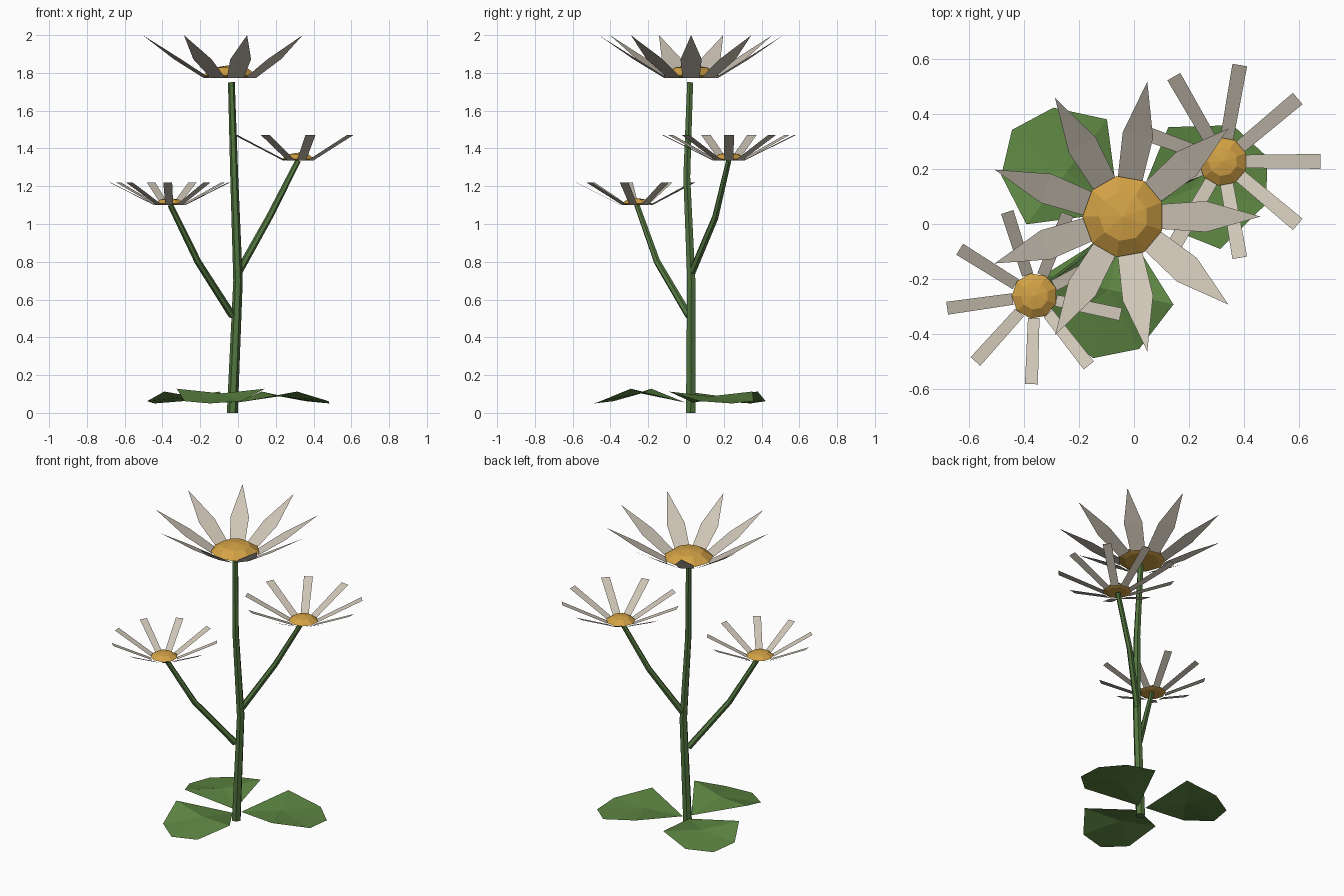
import bpy, bmesh
from math import sin, cos, pi, radians
from mathutils import Vector

if "Cube" in bpy.data.objects:
    bpy.data.objects.remove(bpy.data.objects["Cube"])


def material(name, rgb):
    m = bpy.data.materials.new(name)
    m.diffuse_color = (*rgb, 1)
    m.use_nodes = True
    m.node_tree.nodes["Principled BSDF"].inputs["Base Color"].default_value = m.diffuse_color
    return m


STEM = material("stem_green", (0.085, 0.18, 0.05))
LEAF = material("leaf_green", (0.11, 0.24, 0.055))
PETAL = material("petal_cream", (0.62, 0.56, 0.47))
CORE = material("core_yellow", (0.65, 0.36, 0.06))


def finish(name, bm, mat):
    me = bpy.data.meshes.new(name)
    bm.to_mesh(me)
    bm.free()
    me.materials.append(mat)
    ob = bpy.data.objects.new(name, me)
    bpy.context.collection.objects.link(ob)
    return ob


def skin(bm, rings):
    for a, b in zip(rings, rings[1:]):
        n = len(a)
        for i in range(n):
            bm.faces.new((a[i], a[(i + 1) % n], b[(i + 1) % n], b[i]))


def stem(name, path, sides=6):
    # path entries: x, y, z, radius
    bm = bmesh.new()
    pts = [Vector(p[:3]) for p in path]
    rings = []
    for i, p in enumerate(pts):
        d = (pts[min(i + 1, len(pts) - 1)] - pts[max(i - 1, 0)]).normalized()
        if i == 0 and p.z == 0:
            d = Vector((0, 0, 1))
        u = Vector((0, 1, 0)).cross(d).normalized()
        v = d.cross(u)
        r = path[i][3]
        rings.append([bm.verts.new(p + r * (u * cos(2 * pi * k / sides) + v * sin(2 * pi * k / sides)))
                      for k in range(sides)])
    skin(bm, rings)
    bm.faces.new(rings[0][::-1])
    bm.faces.new(rings[-1])
    finish(name, bm, STEM)


def flower(name, centre, start, rows, core_r, core_h, count=9):
    # rows: radius, half width, height above the flower base
    c = Vector(centre)
    bm = bmesh.new()
    for k in range(count):
        a = radians(start) + 2 * pi * k / count
        out, side = Vector((cos(a), sin(a), 0)), Vector((-sin(a), cos(a), 0))
        strip = []
        for r, w, z in rows:
            mid = c + out * r + Vector((0, 0, z))
            strip.append([bm.verts.new(mid + side * s * w) for s in ((-1, 1) if w else (0,))])
        for p, q in zip(strip, strip[1:]):
            bm.faces.new((p[0], *q, p[1]))
    finish(name + "_petals", bm, PETAL)

    # faceted domed centre with a flat underside
    bm = bmesh.new()
    rings = [[bm.verts.new(c + Vector((core_r * f * cos(2 * pi * k / count + 0.35),
                                       core_r * f * sin(2 * pi * k / count + 0.35), core_h * z)))
              for k in range(count)] for f, z in ((0.7, 0), (1, 0.2), (0.6, 0.8))]
    skin(bm, rings)
    bm.faces.new(rings[0][::-1])
    top = bm.verts.new(c + Vector((0, 0, core_h)))
    for k in range(count):
        bm.faces.new((rings[-1][k], rings[-1][(k + 1) % count], top))
    finish(name + "_centre", bm, CORE)


def leaf(name, angle, length, peak):
    # broad leaf that arches over its widest row, creased along the midrib
    a = radians(angle)
    out, side = Vector((cos(a), sin(a), 0)), Vector((-sin(a), cos(a), 0))
    root = Vector((-0.03, 0.025, 0))
    bm = bmesh.new()

    def vert(d, p, z):
        return bm.verts.new(root + out * d + side * p + Vector((0, 0, z)))
    base, tip = vert(0.03, 0, 0.055), vert(length, 0, 0.05)
    rib = vert(0.27, 0, peak - 0.025)
    for s in (-1, 1):
        wide = vert(0.27, 0.24 * s, peak)
        shoulder = vert(length - 0.07, 0.155 * s, 0.062)
        for f in ((base, wide, rib), (rib, wide, shoulder), (rib, shoulder, tip)):
            bm.faces.new(f if s < 0 else f[::-1])
    finish(name, bm, LEAF)


# stems
stem("main_stem", [(-0.03, 0.025, 0, 0.029), (0, 0.028, 0.7, 0.025),
                   (-0.02, 0.004, 1.25, 0.021), (-0.035, 0.022, 1.75, 0.018)])
stem("left_branch", [(-0.03, 0.015, 0.515, 0.02), (-0.212, -0.153, 0.8, 0.018), (-0.358, -0.26, 1.1, 0.015)])
stem("right_branch", [(0.0, 0.03, 0.74, 0.02), (0.165, 0.155, 1.035, 0.018), (0.318, 0.226, 1.335, 0.015)])

# flower heads
flower("main_flower", (-0.038, 0.027, 1.772), 0,
       [(0.135, 0.045, 0), (0.3, 0.056, 0.1), (0.497, 0, 0.228)], 0.149, 0.07)
flower("left_flower", (-0.361, -0.261, 1.1), 28,
       [(0.08, 0.021, 0), (0.32, 0.0235, 0.12)], 0.083, 0.037)
flower("right_flower", (0.322, 0.227, 1.336), 0,
       [(0.08, 0.024, 0), (0.355, 0.027, 0.135)], 0.089, 0.042)

# ground leaves
leaf("right_leaf", 23, 0.558, 0.113)
leaf("back_leaf", 142.5, 0.52, 0.113)
leaf("front_leaf", 257, 0.525, 0.128)
